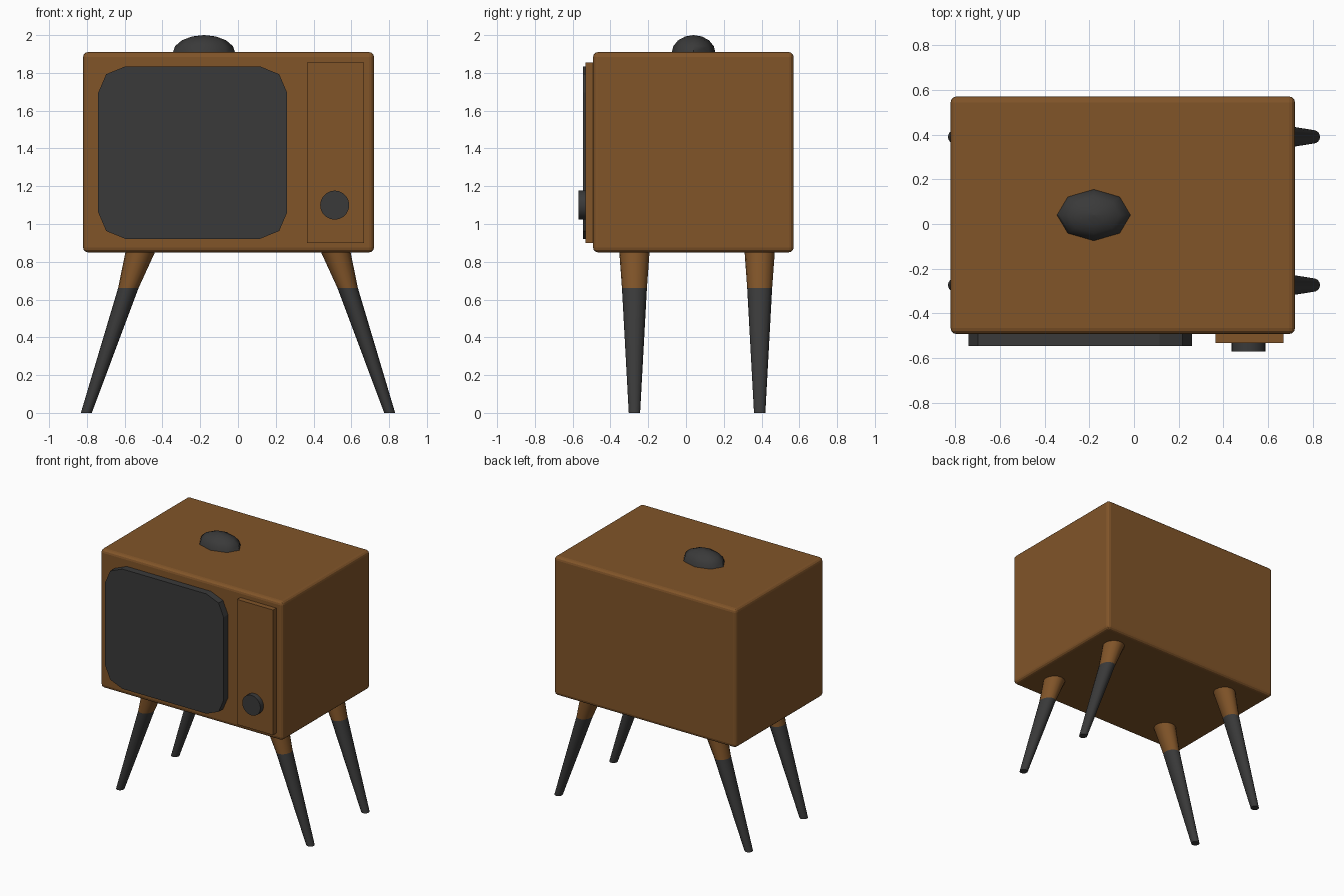
import bpy, bmesh, math

if "Cube" in bpy.data.objects:
    bpy.data.objects.remove(bpy.data.objects["Cube"])


def material(name, color):
    m = bpy.data.materials.new(name)
    m.diffuse_color = (*color, 1)
    m.use_nodes = True
    m.node_tree.nodes["Principled BSDF"].inputs["Base Color"].default_value = m.diffuse_color
    return m


WOOD = material("wood", (0.22, 0.09, 0.022))
DARK = material("dark_grey", (0.042, 0.042, 0.042))


def make(name, rings, mat, smooth=False):
    """Closed solid lofted through equally sized rings of points."""
    bm = bmesh.new()
    loops = [[bm.verts.new(p) for p in ring] for ring in rings]
    n = len(loops[0])
    for a, b in zip(loops, loops[1:]):
        for i in range(n):
            j = (i + 1) % n
            bm.faces.new((a[i], a[j], b[j], b[i]))
    bm.faces.new(loops[0])
    bm.faces.new(loops[-1])
    bmesh.ops.recalc_face_normals(bm, faces=bm.faces[:])
    me = bpy.data.meshes.new(name)
    bm.to_mesh(me)
    bm.free()
    me.materials.append(mat)
    ob = bpy.data.objects.new(name, me)
    bpy.context.collection.objects.link(ob)
    if smooth:
        bpy.ops.object.select_all(action='DESELECT')
        ob.select_set(True)
        bpy.context.view_layer.objects.active = ob
        bpy.ops.object.shade_smooth_by_angle(angle=math.radians(50))
    return ob


def ellipse(cx, cy, z, rx, ry, n):
    return [(cx + rx * math.cos(2 * math.pi * i / n),
             cy + ry * math.sin(2 * math.pi * i / n), z) for i in range(n)]


def front_plate(name, outline, y0, y1, mat, smooth=False):
    """Extrude an (x, z) outline along y."""
    return make(name, [[(x, y, z) for x, z in outline] for y in (y0, y1)], mat, smooth)


def rect(x0, x1, z0, z1):
    return [(x0, z0), (x1, z0), (x1, z1), (x0, z1)]


def bevel(ob, width, segments):
    b = ob.modifiers.new("soft_edges", 'BEVEL')
    b.width, b.segments = width, segments


# Cabinet
bevel(front_plate("cabinet", rect(-0.82, 0.72, 0.85, 1.91), -0.492, 0.57, WOOD), 0.026, 3)

# Screen: rectangle with faceted round corners
cx, cz, hx, hz = -0.24, 1.378, 0.5, 0.457
corner = [(hx, hz - 0.14), (hx - 0.042, hz - 0.042), (hx - 0.145, hz)]
outline = []
for sx, sz in ((1, 1), (-1, 1), (-1, -1), (1, -1)):
    pts = corner if sx * sz > 0 else corner[::-1]
    outline += [(cx + sx * x, cz + sz * z) for x, z in pts]
front_plate("screen", outline, -0.545, -0.46, DARK)

# Control panel and tuning knob
front_plate("control_panel", rect(0.365, 0.668, 0.90, 1.855), -0.532, -0.46, WOOD)
knob = [(x, z) for x, z, _ in ellipse(0.512, 1.10, 0, 0.077, 0.077, 20)]
front_plate("tuning_knob", knob, -0.57, -0.50, DARK, True)

# Low-poly dome on top
dome = [ellipse(-0.18, 0.04, 1.905 + 0.095 * math.sin(a),
                0.166 * math.cos(a), 0.116 * math.cos(a), 8)
        for a in (math.radians(d) for d in (0, 22.5, 45, 67.5, 89.5))]
make("top_dome", dome, DARK, True)

# Splayed legs: (x centre, z, x radius, y radius) at each level
top, joint, foot = (0.513, 0.865, 0.08, 0.081), (0.581, 0.66, 0.054, 0.066), (0.803, 0, 0.029, 0.03)
for side, y in (("front", -0.273), ("back", 0.39)):
    for part, levels, mat in (("leg_socket", (top, joint), WOOD), ("leg", (joint, foot), DARK)):
        rings = [ellipse(x, y, z, rx, ry, 16) for x, z, rx, ry in levels]
        ob = make(f"{side}_{part}s", rings, mat, True)
        ob.modifiers.new("mirror", 'MIRROR')
